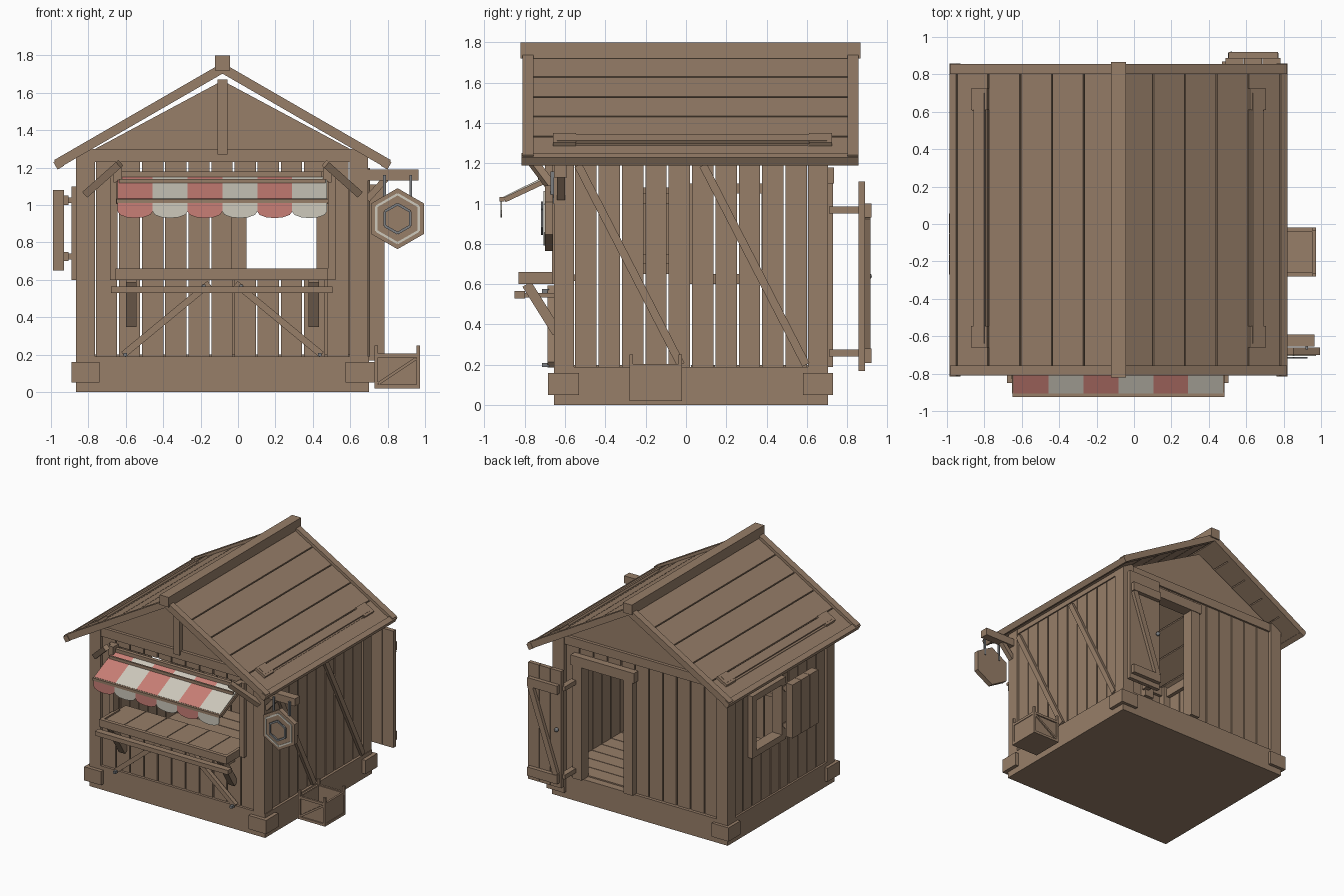
import bpy, bmesh
from math import sin, cos, pi, radians
from mathutils import Vector, Matrix

cube = bpy.data.objects.get("Cube")
if cube:
    bpy.data.objects.remove(cube, do_unlink=True)


def material(name, r, g, b):
    m = bpy.data.materials.new(name)
    m.use_nodes = True
    m.diffuse_color = (r, g, b, 1)
    m.node_tree.nodes["Principled BSDF"].inputs["Base Color"].default_value = (r, g, b, 1)
    return m


WOOD = material("brown wood", .31, .21, .14)
RED = material("awning red", .58, .21, .18)
CREAM = material("awning cream", .61, .58, .5)
METAL = material("grey metal", .2, .21, .22)
CX = -.083          # centre line of the hut
SLOPE = Vector((cos(radians(30)), 0, -sin(radians(30))))


def finish(name, bm, mats):
    bmesh.ops.recalc_face_normals(bm, faces=bm.faces)
    me = bpy.data.meshes.new(name)
    bm.to_mesh(me)
    bm.free()
    for m in mats:
        me.materials.append(m)
    ob = bpy.data.objects.new(name, me)
    bpy.context.collection.objects.link(ob)
    return ob


def boxes(name, items, mat=WOOD):
    """One object from boxes given as (x0, x1, y0, y1, z0, z1)."""
    bm = bmesh.new()
    for x0, x1, y0, y1, z0, z1 in items:
        mx = Matrix.Translation(((x0 + x1) / 2, (y0 + y1) / 2, (z0 + z1) / 2))
        bmesh.ops.create_cube(bm, size=1, matrix=mx @ Matrix.Diagonal((x1 - x0, y1 - y0, z1 - z0, 1)))
    return finish(name, bm, [mat])


def beam(name, p, q, n, w, d, mat=WOOD):
    """Bar from p to q, w wide along n and d deep across."""
    p, q, n = Vector(p), Vector(q), Vector(n)
    a = (q - p).normalized()
    n = (n - a * n.dot(a)).normalized()
    rot = Matrix((a, n, a.cross(n))).transposed().to_4x4()
    bm = bmesh.new()
    bmesh.ops.create_cube(bm, size=1, matrix=Matrix.Translation((p + q) / 2) @ rot
                          @ Matrix.Diagonal(((q - p).length, w, d, 1)))
    return finish(name, bm, [mat])


def prism(name, pts, y0, y1, mat=WOOD):
    """Extrude an (x, z) outline from y0 to y1."""
    bm = bmesh.new()
    f = bm.faces.new([bm.verts.new((x, y0, z)) for x, z in pts])
    r = bmesh.ops.extrude_face_region(bm, geom=[f])
    bmesh.ops.translate(bm, vec=(0, y1 - y0, 0), verts=[v for v in r["geom"] if isinstance(v, bmesh.types.BMVert)])
    return finish(name, bm, [mat])


def plank_wall(name, along_x, start, end, count, d0, d1, hole=None):
    """Vertical boards with slits, cut around a rectangular hole."""
    step, gap, items = (end - start) / count, .005, []
    for i in range(count):
        a, b = start + i * step + gap, start + (i + 1) * step - gap
        cuts = [a] + [c for c in (hole[:2] if hole else ()) if a < c < b] + [b]
        for s, e in zip(cuts, cuts[1:]):
            inside = hole and hole[0] < (s + e) / 2 < hole[1]
            for z0, z1 in ([(.18, hole[2]), (hole[3], 1.24)] if inside else [(.18, 1.24)]):
                if z1 - z0 > .02:
                    items.append((s, e, d0, d1, z0, z1) if along_x else (d0, d1, s, e, z0, z1))
    boxes(name, items)


# Base, floor and corner framing
boxes("base", [(-.865, .7, -.655, .705, 0, .19)])
boxes("floor_boards", [(-.82, .65, -.6 + i * .125, -.48 + i * .125, .18, .2) for i in range(10)])
XS, YS = ((-.89, -.74), (.575, .73)), ((-.685, -.53), (.58, .73))
boxes("corner_blocks", [(a, b, c, d, .05, .16) for a, b in XS for c, d in YS])
boxes("corner_posts", [(a, a + .1, c, c + .1, .19, 1.3) for a in (-.865, .595) for c in (-.655, .605)])
boxes("top_plates", [(-.77, .6, -.65, -.58, 1.23, 1.3), (-.77, .6, .62, .695, 1.23, 1.3),
                     (-.86, -.79, -.65, .7, 1.22, 1.29), (.62, .69, -.65, .7, 1.22, 1.29)])

# Walls
plank_wall("front_wall", True, -.765, .595, 11, -.635, -.605, (-.645, .48, .6, 1.18))
plank_wall("back_wall", True, -.765, .595, 11, .65, .68, (.045, .42, .18, 1.1))
plank_wall("left_wall", False, -.555, .605, 10, .65, .68)
plank_wall("right_wall", False, -.555, .605, 10, -.85, -.82, (.05, .38, .65, 1.05))
for y0, y1, part in ((-.625, -.6, "front"), (.645, .67, "back")):
    prism(part + "_gable", [(CX - .7, 1.29), (CX + .7, 1.29), (CX, 1.665)], y0, y1)
boxes("gable_king_post", [(CX - .027, CX + .027, -.665, -.62, 1.27, 1.67)])
for y in (-.535, .085):
    beam("side_wall_brace", (.69, y, 1.19), (.69, y + .51, .2), (1, 0, 0), .03, .04)

# Roof: boards, gable trims, eaves, rails and ridge
for s, part in ((1, "left"), (-1, "right")):
    run = Vector((s * SLOPE.x, 0, SLOPE.z))
    up = Vector((s * sin(radians(30)), 0, cos(radians(30))))

    def slab(name, t0, t1, y0, y1, top, depth):
        base = Vector((CX, (y0 + y1) / 2, 1.76)) + up * (top - depth / 2)
        beam(name, base + run * t0 / SLOPE.x, base + run * t1 / SLOPE.x, (0, 1, 0), y1 - y0, depth)

    for i in range(5):
        slab(part + "_roof_board", .03 + i * .17, .193 + i * .17, -.78, .83, -.022, .026)
    for y in (-.81, .802):
        slab(part + "_gable_trim", 0, .9, y, y + .053, 0, .05)
    slab(part + "_eave_board", .872, .908, -.815, .857, -.008, .045)
    slab(part + "_roof_rail", .718, .775, -.64, .7, 0, .018)
    for y in (-.66, .61):
        slab(part + "_roof_block", .705, .79, y, y + .115, -.002, .03)
boxes("ridge_beam", [(CX - .04, CX + .04, -.82, .865, 1.72, 1.8)])

# Serving window
boxes("window_jambs", [(-.685, -.645, -.665, -.595, .6, 1.2), (.48, .52, -.665, -.595, .6, 1.2)])
boxes("counter_boards", [(-.65 + i * .188, -.468 + i * .188, -.82, -.5, .615, .648) for i in range(6)])
boxes("counter_lip", [(-.655, .48, -.83, -.8, .6, .66), (-.655, -.63, -.83, -.6, .6, .66),
                      (.455, .48, -.83, -.6, .6, .66)])
boxes("counter_rail", [(-.68, .505, -.85, -.8, .53, .565)])
for s in (1, -1):
    c = CX
    beam("counter_bracket", (c + s * .488, -.64, .36), (c + s * .488, -.79, .6), (1, 0, 0), .055, .05)
    beam("rail_arm", (c + s * .488, -.64, .545), (c + s * .488, -.81, .545), (1, 0, 0), .03, .02)
    beam("front_brace", (c + s * .53, -.67, .2), (c + s * .07, -.67, .58), (0, 1, 0), .035, .036)
    boxes("brace_bolts", [(c + s * a - .01, c + s * a + .01, -.715, -.68, z - .01, z + .01)
                          for a, z in ((.52, .2), (.1, .565))], METAL)
    beam("eave_brace", (c + s * .73, -.65, 1.06), (c + s * .55, -.77, 1.22), (0, 1, 0), .04, .04)
    beam("awning_arm", (c + s * .558, -.65, 1.135), (c + s * .558, -.9, 1.018), (1, 0, 0), .02, .025)
    boxes("awning_bracket", [(c + s * .56 - .022, c + s * .56 + .022, -.7, -.61, 1.12, 1.2)])

# Awning: striped cloth with a scalloped hem
boxes("awning_bars", [(-.65, .485, -.925, -.9, 1.01, 1.032), (-.62, .45, -.675, -.645, 1.15, 1.178),
                      (-.635, .468, -.735, -.72, 1.115, 1.14)])
W = .1865
for i in range(6):
    mat, x = (RED, CREAM)[i % 2], -.643 + i * W
    beam("awning_stripe", (x + W / 2, -.66, 1.15), (x + W / 2, -.905, 1.03), (1, 0, 0), W, .008, mat)
    hem = [(x + W, 1.02), (x, 1.02)] + [(x + W * (.5 - .5 * cos(k * pi / 6)), .965 - .035 * sin(k * pi / 6))
                                        for k in range(7)]
    prism("awning_hem", hem, -.92, -.914, mat)

# Back doorway and open door
boxes("door_frame", [(-.035, .045, .64, .73, .19, 1.17), (.42, .5, .64, .73, .19, 1.17),
                     (-.05, .515, .64, .735, 1.1, 1.18)])
boxes("door_boards", [(.49 + i * .099, .586 + i * .099, .855, .888, .17, 1.11) for i in range(3)])
boxes("door_battens", [(.505, .77, .885, .92, z, z + .07) for z in (.21, .93)])
beam("door_brace", (.75, .9, .93), (.525, .9, .28), (0, 1, 0), .03, .045)
boxes("door_hinges", [(.47, .515, .71, .87, z, z + .035) for z in (.24, .95)])
bm = bmesh.new()
bmesh.ops.create_uvsphere(bm, u_segments=10, v_segments=6, radius=.017, matrix=Matrix.Translation((.52, .905, .64)))
finish("door_knob", bm, [METAL])

# Side window with open shutter
boxes("side_window_frame", [(-.89, -.8, 0, .05, .6, 1.1), (-.89, -.8, .375, .425, .6, 1.1),
                            (-.89, -.8, 0, .425, .6, .65), (-.89, -.8, 0, .425, 1.05, 1.1)])
boxes("shutter_boards", [(-.99, -.93, -.27 + i * .11, -.163 + i * .11, .65, 1.08) for i in range(3)])
boxes("shutter_battens", [(-.93, -.905, -.25, .04, z, z + .05) for z in (.7, 1)])
boxes("shutter_hinges", [(-.935, -.87, .005, .04, z, z + .03) for z in (.71, 1.01)])

# Hanging hexagonal sign
SX, SZ = .853, .927


def hexagon(r):
    return [(SX + r * sin(k * pi / 3), SZ + r * cos(k * pi / 3)) for k in range(6)]


def hex_ring(name, r, w, y, mat):
    a, b = hexagon(r - w / 2), hexagon(r - w / 2)[1:] + hexagon(r - w / 2)[:1]
    for (x0, z0), (x1, z1) in zip(a, b):
        beam(name, (x0, y, z0), (x1, y, z1), (0, 1, 0), .01, w, mat)


boxes("sign_beam", [(.69, .965, -.655, -.59, 1.13, 1.19)])
beam("sign_beam_brace", (.69, -.62, 1.03), (.79, -.62, 1.14), (0, 1, 0), .04, .035)
boxes("sign_hooks", [(x - .007, x + .007, -.672, -.655, 1, 1.16) for x in (.783, .923)], METAL)
prism("sign_board", hexagon(.163), -.7, -.66)
hex_ring("sign_border", .137, .012, -.701, CREAM)
hex_ring("sign_inner_frame", .085, .014, -.715, METAL)

# Crate by the left wall
X0, X1, Y0, Y1 = .73, .972, -.28, -.02
boxes("crate_floor", [(X0, X1, Y0, Y1, .02, .04)])
boxes("crate_sides", [(X0, X1, Y0 + .01, Y0 + .022, .03, .2), (X0, X1, Y1 - .022, Y1 - .01, .03, .2),
                      (X0 + .005, X0 + .018, Y0, Y1, .03, .2), (X1 - .018, X1 - .005, Y0, Y1, .03, .2)])
boxes("crate_posts", [(x, x + .018, y, y + .018, .02, .25) for x in (X0, X1 - .018) for y in (Y0, Y1 - .018)])
boxes("crate_rims", [(X0, X1, y, y + .016, z, z + .02) for y in (Y0, Y1 - .016) for z in (.02, .185)]
      + [(x, x + .016, Y0, Y1, z, z + .02) for x in (X0, X1 - .016) for z in (.02, .185)])
for y in (Y0 + .006, Y1 - .006):
    beam("crate_brace", (X0 + .02, y, .045), (X1 - .02, y, .18), (0, 1, 0), .012, .016)
